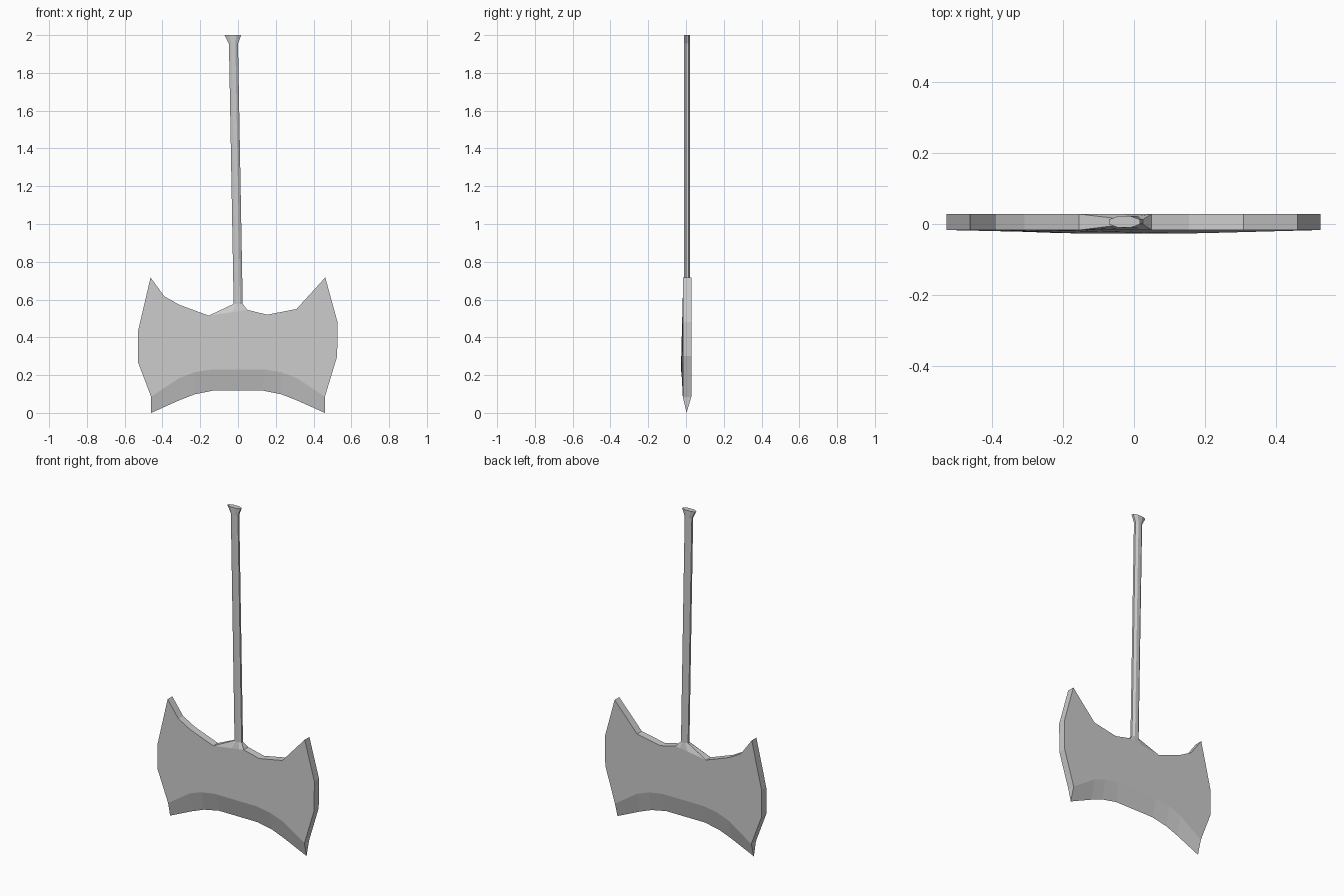
import bpy, bmesh, math

if "Cube" in bpy.data.objects:
    bpy.data.objects.remove(bpy.data.objects["Cube"])

BACK, FRONT = 0.028, -0.017


def finish(bm, name):
    bmesh.ops.recalc_face_normals(bm, faces=bm.faces[:])
    mesh = bpy.data.meshes.new(name)
    bm.to_mesh(mesh)
    bm.free()
    obj = bpy.data.objects.new(name, mesh)
    bpy.context.collection.objects.link(obj)
    return obj


# Blade profile: right side up, over the top, down the left side
top = [(0.525, 0.30 + 0.0), (0.527, 0.48), (0.462, 0.717), (0.31, 0.55),
       (0.155, 0.52), (0.05, 0.545), (-0.155, 0.515), (-0.31, 0.572),
       (-0.39, 0.617), (-0.463, 0.717), (-0.53, 0.43), (-0.53, 0.27)]
COLLAR = 5  # the edge after this point is covered by the handle collar

# Right half of the bevel line (x, z, front bulge) and of the cutting edge
half = [(0.46, 0.085, 0.0), (0.31, 0.185, 0.005),
        (0.23, 0.215, 0.008), (0.14, 0.23, 0.01)]
bevel = [(-x, z, b) for x, z, b in half] + half[::-1]
half_edge = [(0.46, 0.0), (0.31, 0.067), (0.23, 0.098), (0.13, 0.118)]
edge = [(-x, z) for x, z in half_edge] + half_edge[::-1]

# Blade
bm = bmesh.new()
sides = []
for y, sign in ((FRONT, 1), (BACK, 0)):
    t = [bm.verts.new((x, y, z)) for x, z in top]
    b = [bm.verts.new((x, y - sign * d, z)) for x, z, d in bevel]
    bm.faces.new(t + b)
    sides.append((t, b))
tip = [bm.verts.new((x, 0.003, z)) for x, z in edge]
rims = [[b[-1]] + t + [b[0]] for t, b in sides]
for i in range(len(rims[0]) - 1):
    if i != COLLAR + 1:
        bm.faces.new((rims[0][i], rims[0][i + 1], rims[1][i + 1], rims[1][i]))
for t, b in sides:
    for i in range(len(b) - 1):
        bm.faces.new((b[i], b[i + 1], tip[i + 1], tip[i]))
for i in (0, -1):
    bm.faces.new((sides[0][1][i], sides[1][1][i], tip[i]))
finish(bm, "axe_blade")

# Handle: flattened octagon lofted from the collar up to the flared end
bm = bmesh.new()
base = [(0.05, 0.545), (0.02, 0.5406), (-0.03, 0.5333), (-0.155, 0.515)]
rings = [[bm.verts.new((x, BACK, z)) for x, z in base]
         + [bm.verts.new((x, FRONT, z)) for x, z in base[::-1]]]
for cx, hw, z in ((0.001, 0.024, 0.577), (-0.024, 0.024, 1.955), (-0.027, 0.044, 2.0)):
    ring = []
    for k in range(8):
        a = math.radians(22.5 + 45 * k)
        ring.append(bm.verts.new((cx + hw * math.cos(a) / 0.924,
                                  0.006 + 0.016 * math.sin(a) / 0.924, z)))
    rings.append(ring)
for lo, hi in zip(rings, rings[1:]):
    for k in range(8):
        n = (k + 1) % 8
        bm.faces.new((lo[k], lo[n], hi[n], hi[k]))
bm.faces.new(rings[-1])
finish(bm, "axe_handle")
